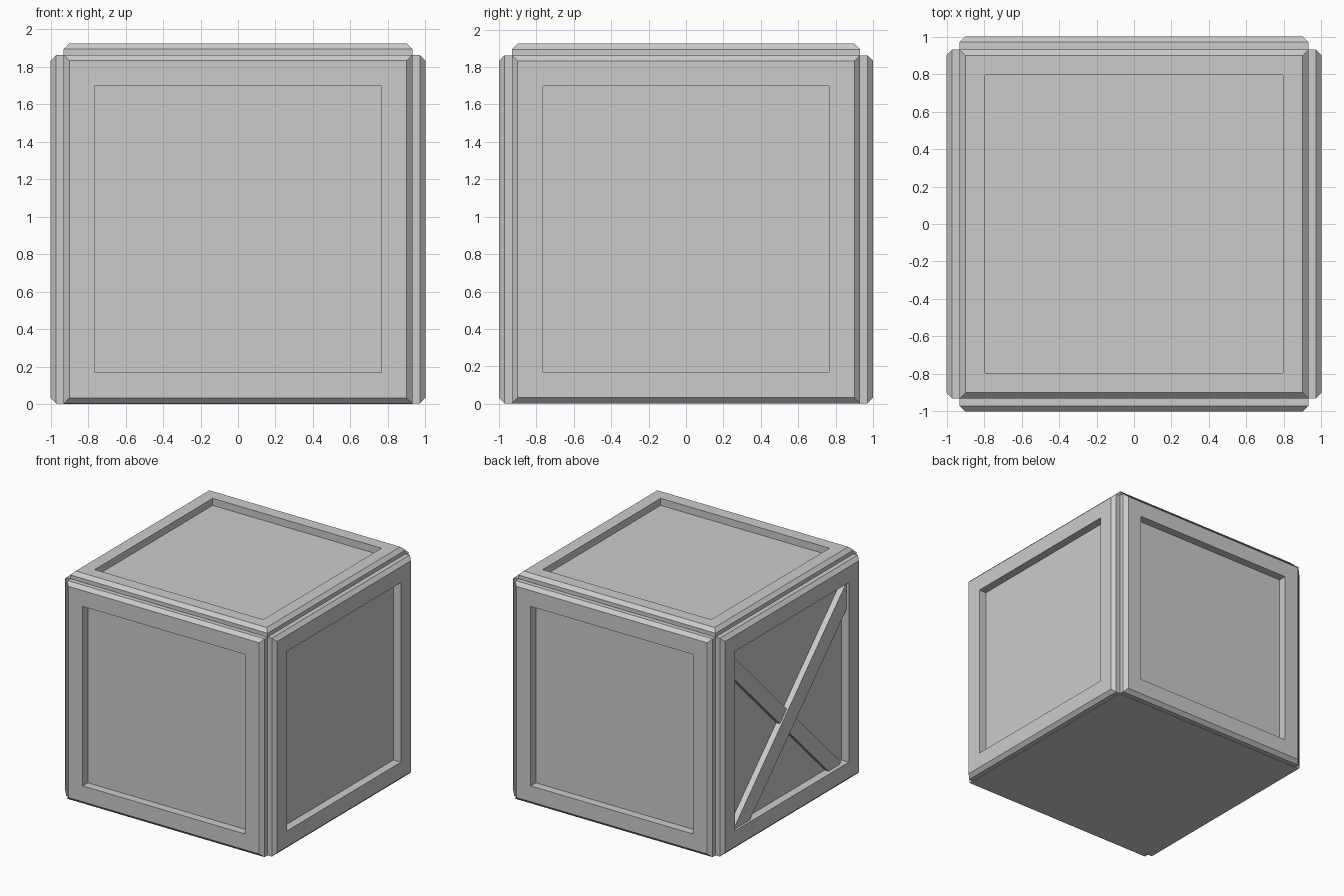
import bpy, bmesh, math
from mathutils import Matrix, Vector

if "Cube" in bpy.data.objects:
    bpy.data.objects.remove(bpy.data.objects["Cube"])

MID = 0.9325  # mid height of the crate body


def finish(name, bm, matrix=Matrix()):
    bm.transform(matrix)
    bmesh.ops.recalc_face_normals(bm, faces=bm.faces)
    me = bpy.data.meshes.new(name)
    bm.to_mesh(me)
    bm.free()
    ob = bpy.data.objects.new(name, me)
    bpy.context.collection.objects.link(ob)
    return ob


def box(name, size, matrix):
    bm = bmesh.new()
    bmesh.ops.create_cube(bm, size=1)
    bmesh.ops.scale(bm, vec=size, verts=bm.verts)
    return finish(name, bm, matrix)


def frame(name, inner, depth, matrix):
    """Square frame with chamfered outer rim, rising along local z."""
    profile = [(0.93, 0), (0.93, depth - 0.03), (0.90, depth), (inner, depth), (inner, 0)]
    bm = bmesh.new()
    rings = [[bm.verts.new((sx * r, sy * r, h))
              for sx, sy in ((1, 1), (-1, 1), (-1, -1), (1, -1))] for r, h in profile]
    for a, b in zip(rings, rings[1:] + rings[:1]):
        for i in range(4):
            j = (i + 1) % 4
            bm.faces.new((a[i], a[j], b[j], b[i]))
    return finish(name, bm, matrix)


def brace(name, start, end, width, thick):
    """Flat board in the left recess between two (y, z) points."""
    a, b = Vector(start), Vector(end)
    d, c = b - a, (a + b) / 2
    m = (Matrix.Translation((-0.92 - thick / 2, c.x, c.y))
         @ Matrix.Rotation(math.atan2(d.y, d.x), 4, 'X'))
    return box(name, (thick, d.length, width), m)


# Body
box("crate_body", (1.86, 1.86, 2 * MID), Matrix.Translation((0, 0, MID)))

# Side frames
for i, side in enumerate(("front", "right", "back", "left")):
    m = (Matrix.Translation((0, 0, MID)) @ Matrix.Rotation(i * math.pi / 2, 4, 'Z')
         @ Matrix.Translation((0, -0.93, 0)) @ Matrix.Rotation(math.pi / 2, 4, 'X'))
    frame(side + "_frame", 0.765, 0.07, m)

# Lid frame
frame("lid_frame", 0.795, 0.06, Matrix.Translation((0, 0, 2 * MID)))

# Crossed braces in the left recess
brace("upper_brace", (0.72, 0.10), (-0.86, 1.68), 0.16, 0.06)
brace("lower_brace", (-0.66, 0.14), (0.82, 1.62), 0.13, 0.045)
